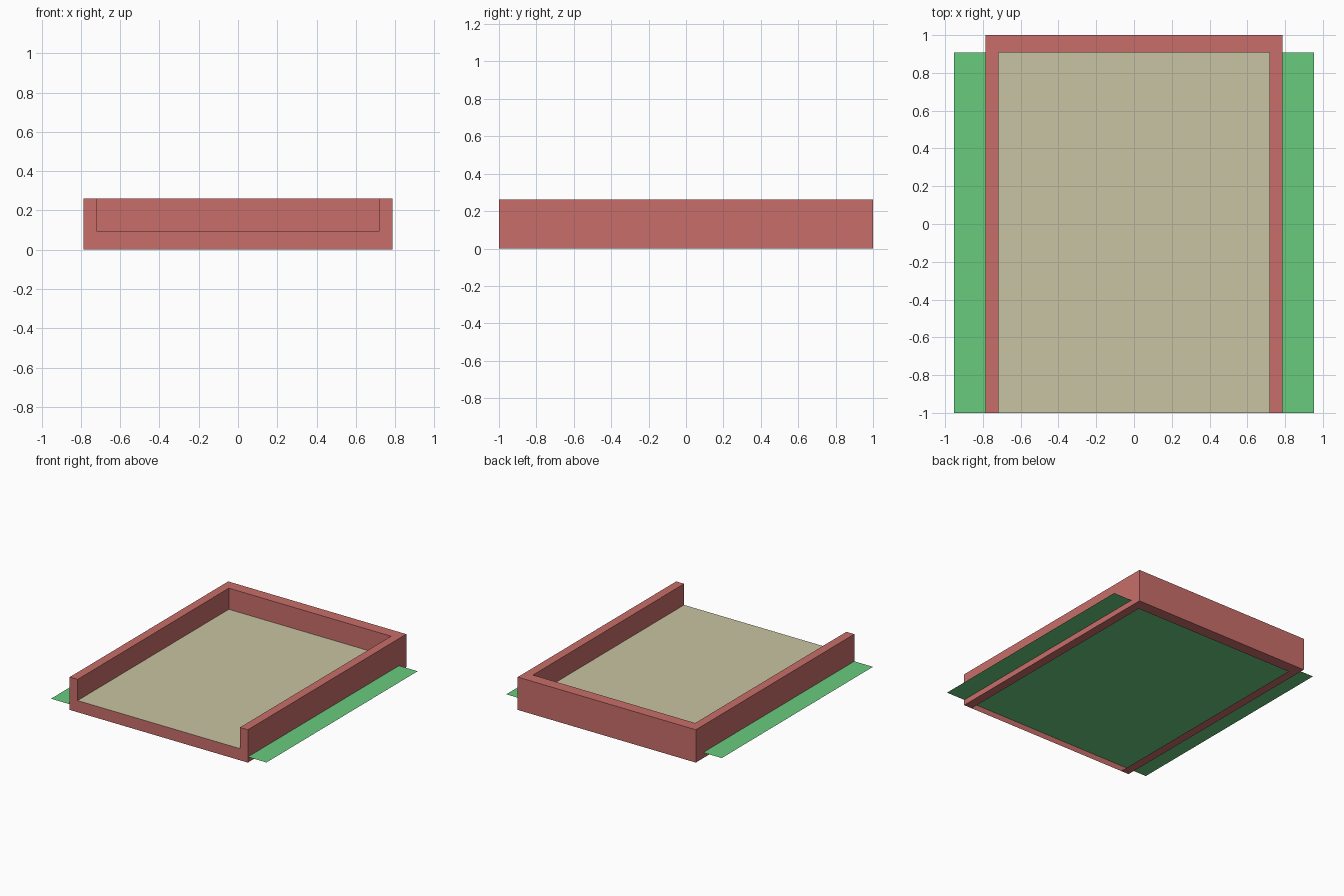
import bpy, bmesh

if "Cube" in bpy.data.objects:
    bpy.data.objects.remove(bpy.data.objects["Cube"])

HALF_W, INNER_W = 0.787, 0.717      # outer and inner half widths
INNER_BACK = 0.908                  # inside of the back wall
TOP_Z, BED_Z, SHEET_Z = 0.262, 0.093, 0.045


def make_material(name, color):
    mat = bpy.data.materials.new(name)
    mat.diffuse_color = (*color, 1)
    mat.use_nodes = True
    mat.node_tree.nodes["Principled BSDF"].inputs["Base Color"].default_value = mat.diffuse_color
    return mat


def make_object(name, bm, mat):
    mesh = bpy.data.meshes.new(name)
    bm.to_mesh(mesh)
    bm.free()
    mesh.materials.append(mat)
    obj = bpy.data.objects.new(name, mesh)
    bpy.context.collection.objects.link(obj)
    return obj


def flat_sheet(name, half_w, y0, y1, z, mat):
    bm = bmesh.new()
    corners = [(-half_w, y0), (half_w, y0), (half_w, y1), (-half_w, y1)]
    bm.faces.new([bm.verts.new((x, y, z)) for x, y in corners])
    return make_object(name, bm, mat)


red = make_material("wall_red", (0.58, 0.156, 0.144))
tan = make_material("bed_tan", (0.584, 0.552, 0.361))
green = make_material("sheet_green", (0.141, 0.597, 0.205))

# Wall: a rim section swept round the left, back and right sides
outer = [(-HALF_W, -1), (-HALF_W, 1), (HALF_W, 1), (HALF_W, -1)]
inner = [(-INNER_W, -1), (-INNER_W, INNER_BACK), (INNER_W, INNER_BACK), (INNER_W, -1)]
section = [(inner, 0), (outer, 0), (outer, TOP_Z), (inner, TOP_Z), (inner, BED_Z)]

bm = bmesh.new()
rings = [[bm.verts.new((*path[i], z)) for path, z in section] for i in range(4)]
for a, b in zip(rings, rings[1:]):
    for j in range(4):
        bm.faces.new((a[j], a[j + 1], b[j + 1], b[j]))

# Front face: both wall ends joined by the low front lip
left, right = rings[0], rings[-1]
bm.faces.new([left[1], left[0]] + right + left[:1:-1])
make_object("tray_wall", bm, red)

# Raised bed inside the wall
flat_sheet("tray_bed", INNER_W, -1, INNER_BACK, BED_Z, tan)

# Wide thin sheet passing through the wall, forming the side flaps
flat_sheet("base_sheet", 0.952, -1, INNER_BACK, SHEET_Z, green)
